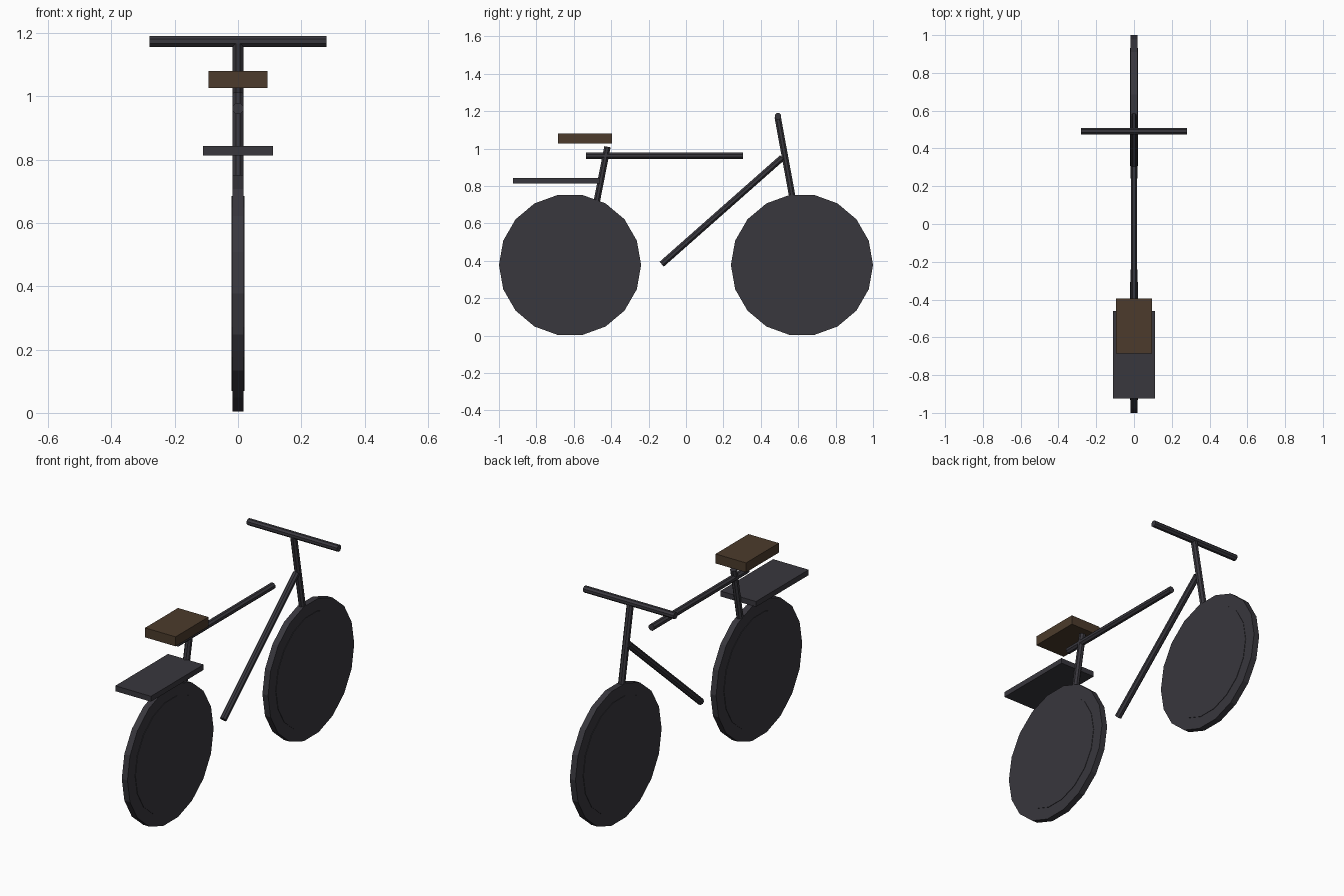
import bpy, math
from mathutils import Vector

if "Cube" in bpy.data.objects:
    bpy.data.objects.remove(bpy.data.objects["Cube"])


def material(name, rgb):
    m = bpy.data.materials.new(name)
    m.diffuse_color = (*rgb, 1)
    m.use_nodes = True
    m.node_tree.nodes["Principled BSDF"].inputs["Base Color"].default_value = m.diffuse_color
    return m


DARK = material("dark grey", (0.040, 0.038, 0.047))
BROWN = material("brown leather", (0.072, 0.044, 0.025))


def finish(name, mat):
    o = bpy.context.object
    o.name = name
    o.data.materials.append(mat)
    return o


def tube(name, a, b, r=0.0185, sides=8):
    """Straight faceted tube between two points."""
    a, b = Vector(a), Vector(b)
    d = b - a
    bpy.ops.mesh.primitive_cylinder_add(vertices=sides, radius=r, depth=d.length)
    o = finish(name, DARK)
    # flat sides face the axes
    for v in o.data.vertices:
        x, y = v.co.x, v.co.y
        c, s = math.cos(math.pi / sides), math.sin(math.pi / sides)
        v.co.x, v.co.y = x * c - y * s, x * s + y * c
    o.rotation_mode = 'QUATERNION'
    o.rotation_quaternion = d.to_track_quat('Z', 'Y')
    o.location = (a + b) / 2


def box(name, lo, hi, mat):
    lo, hi = Vector(lo), Vector(hi)
    bpy.ops.mesh.primitive_cube_add(size=1, location=(lo + hi) / 2)
    o = finish(name, mat)
    o.scale = hi - lo


def disc(name, y, r, width):
    """18-sided disc with its axis along x and flats at top and bottom."""
    bpy.ops.mesh.primitive_cylinder_add(vertices=18, radius=r, depth=width,
                                        location=(0, y, 0.378),
                                        rotation=(0, math.pi / 2, 0))
    finish(name, DARK)


# Wheels: tyre with a slightly wider inner disc
for side, y in (("rear", -0.62), ("front", 0.62)):
    disc(side + "_tyre", y, 0.38, 0.035)
    disc(side + "_wheel_disc", y, 0.313, 0.040)

# Frame tubes
tube("top_tube", (0, -0.535, 0.962), (0, 0.305, 0.962))
tube("down_tube", (0, -0.13, 0.382), (0, 0.515, 0.952))
tube("seat_tube", (0, -0.50, 0.60), (0, -0.42, 1.01))
tube("front_fork", (0, 0.635, 0.38), (0, 0.49, 1.17))

# Handlebar
tube("handlebar", (-0.28, 0.492, 1.174), (0.28, 0.492, 1.174))

# Luggage rack and seat
box("luggage_rack", (-0.11, -0.925, 0.814), (0.11, -0.46, 0.844), DARK)
box("seat", (-0.094, -0.685, 1.027), (0.094, -0.395, 1.08), BROWN)
